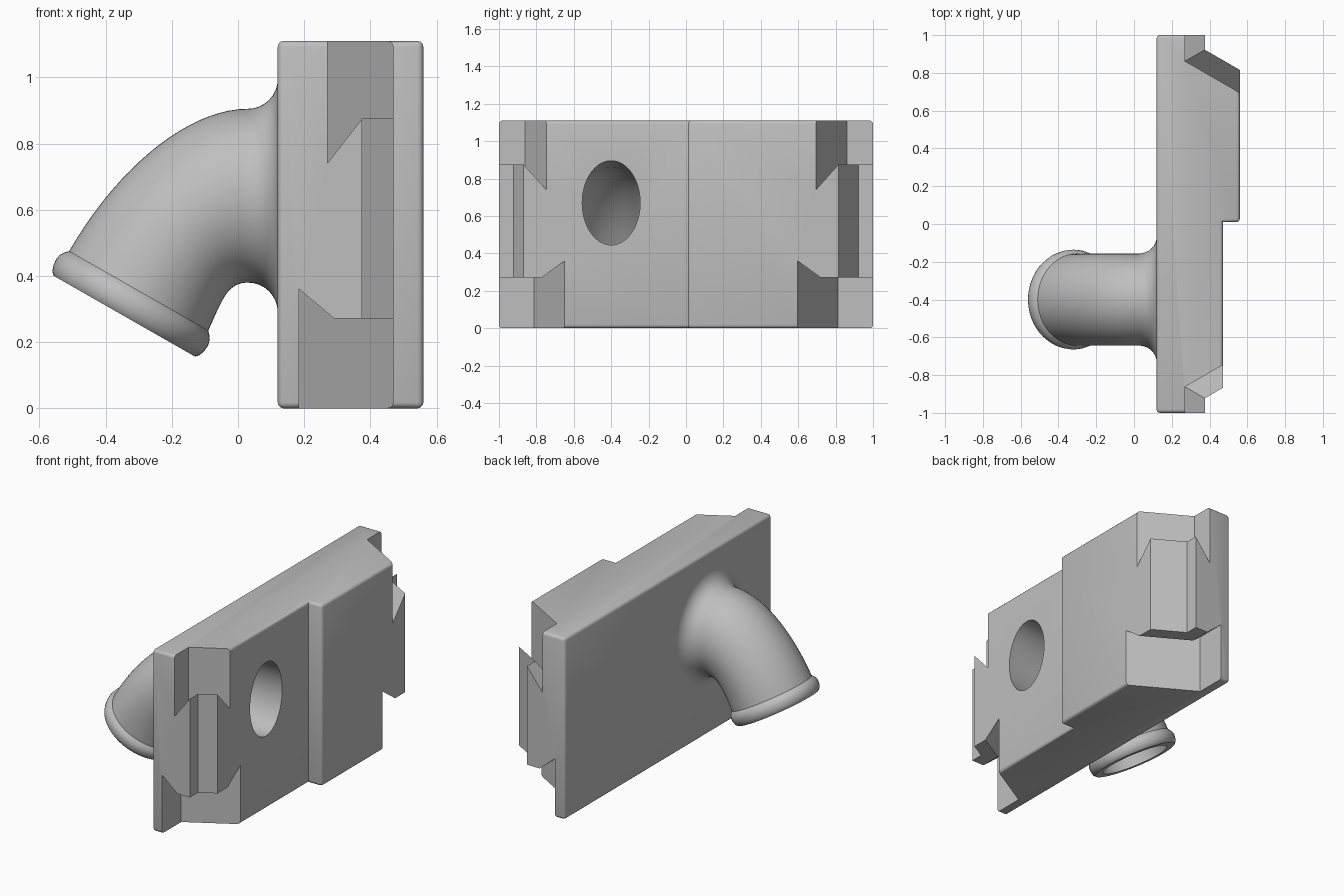
import bpy, bmesh, math
from mathutils import Vector
from mathutils.geometry import interpolate_bezier

if "Cube" in bpy.data.objects:
    bpy.data.objects.remove(bpy.data.objects["Cube"])

grey = bpy.data.materials.new("plain_grey")
grey.use_nodes = True
colour = (0.52, 0.52, 0.52, 1)
grey.diffuse_color = colour
grey.node_tree.nodes["Principled BSDF"].inputs["Base Color"].default_value = colour


def make(name, bm):
    bmesh.ops.recalc_face_normals(bm, faces=bm.faces)
    mesh = bpy.data.meshes.new(name)
    bm.to_mesh(mesh)
    bm.free()
    mesh.materials.append(grey)
    obj = bpy.data.objects.new(name, mesh)
    bpy.context.collection.objects.link(obj)
    return obj


def loft(name, rings):
    """Closed solid through rings of equal point count."""
    bm = bmesh.new()
    loops = [[bm.verts.new(p) for p in ring] for ring in rings]
    n = len(loops[0])
    for a, b in zip(loops, loops[1:]):
        for i in range(n):
            j = (i + 1) % n
            bm.faces.new((a[i], a[j], b[j], b[i]))
    bm.faces.new(loops[0])
    bm.faces.new(loops[-1])
    return make(name, bm)


def oval(upper, lower, half_width, scale=1.0, n=64):
    """Ellipse spanning two (x, z) points, centred on the pipe's plane."""
    u, l = Vector(upper), Vector(lower)
    mid, half = (u + l) / 2, (u - l) / 2 * scale
    ring = []
    for i in range(n):
        t = math.tau * i / n
        p = mid + half * math.cos(t)
        ring.append((p.x, PIPE_Y + half_width * scale * math.sin(t), p.y))
    return ring


# Stepped plate, extruded from its plan with softened convex edges
HEIGHT = 1.11
plan = [(.12, -1), (.47, -1), (.47, .01), (.56, .01), (.56, 1), (.12, 1)]
bm = bmesh.new()
base = bm.faces.new([bm.verts.new((x, y, 0)) for x, y in plan])
top = bmesh.ops.extrude_face_region(bm, geom=[base])["geom"]
bmesh.ops.translate(bm, vec=(0, 0, HEIGHT),
                    verts=[v for v in top if isinstance(v, bmesh.types.BMVert)])
bmesh.ops.recalc_face_normals(bm, faces=bm.faces)
bmesh.ops.bevel(bm, geom=[e for e in bm.edges if e.is_convex], offset=.018,
                segments=3, profile=.5, affect='EDGES')
body = make("plate_with_elbow_pipe", bm)

# Dovetailed end notches: (depth, height) section swept round a mitred corner
section = [(0, 1.4), (0, .74), (.105, .875), (.105, .272), (.02, .272),
           (-.085, .36), (-.085, -.2), (.6, -.2), (.6, 1.4)]
SLOPE = math.tan(math.radians(30))
notches = []
for side in (-1, 1):
    rings = [[], [], []]
    for d, z in section:
        x, y = .27 + d, .862 + SLOPE * d
        rings[0].append((x, side * 1.5, z))
        rings[1].append((x, side * y, z))
        rings[2].append((.95, side * (y - SLOPE * (.95 - x)), z))
    notches.append(loft("end_notch_cutter", rings))

# Elbow pipe: root flare, bend and rounded lip
PIPE_Y = -.40
outer = interpolate_bezier((.03, .905), (-.15, .905), (-.365, .727), (-.51, .475), 20)
inner = interpolate_bezier((.03, .38), (-.035, .38), (-.05, .32), (-.09, .235), 20)
bend = [(o, i) for o, i in zip(outer, inner)]
FLARE = .09
rings = [oval((.2, .995), (.2, .29), .245 + FLARE)]
for k in range(8, 0, -1):
    a = k / 8 * math.pi / 2
    x, g = .03 + FLARE * math.sin(a), FLARE * (1 - math.cos(a))
    rings.append(oval((x, .905 + g), (x, .38 - g), .245 + g))
rings += [oval(o, i, .243) for o, i in bend]

neck_u, neck_l = Vector(outer[-1]).to_2d(), Vector(inner[-1]).to_2d()
centre = (neck_u + neck_l) / 2
across = (neck_u - neck_l).normalized()
along = Vector((-across.y, across.x))
if along.y > 0:
    along = -along


def lip_ring(dist, radius):
    c = centre + along * dist
    return oval(c + across * radius, c - across * radius, radius)


for dist, radius in ((.008, .25), (.022, .26), (.04, .264), (.06, .262),
                     (.078, .256), (.088, .246)):
    rings.append(lip_ring(dist, radius))
pipe = loft("elbow_pipe_solid", rings)

# Bore running from the lip through the bend and out of the plate
bore_rings = [oval((.6, .895), (.6, .445), .155), oval((.47, .895), (.47, .445), .155)]
bore_rings += [oval(o, i, .243, .82) for o, i in bend]
bore_rings += [lip_ring(.08, .2), lip_ring(.15, .2)]
bore = loft("bore_cutter", bore_rings)

for tool, mode in [(n, 'DIFFERENCE') for n in notches] + [(pipe, 'UNION'), (bore, 'DIFFERENCE')]:
    mod = body.modifiers.new(tool.name, 'BOOLEAN')
    mod.object, mod.operation, mod.solver = tool, mode, 'EXACT'

# Bake the booleans, drop the helpers and shade
bpy.context.view_layer.update()
graph = bpy.context.evaluated_depsgraph_get()
result = bpy.data.meshes.new_from_object(body.evaluated_get(graph))
body.modifiers.clear()
body.data = result
for tool in notches + [pipe, bore]:
    bpy.data.objects.remove(tool)
bpy.ops.object.select_all(action='DESELECT')
body.select_set(True)
bpy.context.view_layer.objects.active = body
bpy.ops.object.shade_smooth_by_angle(angle=math.radians(32))
